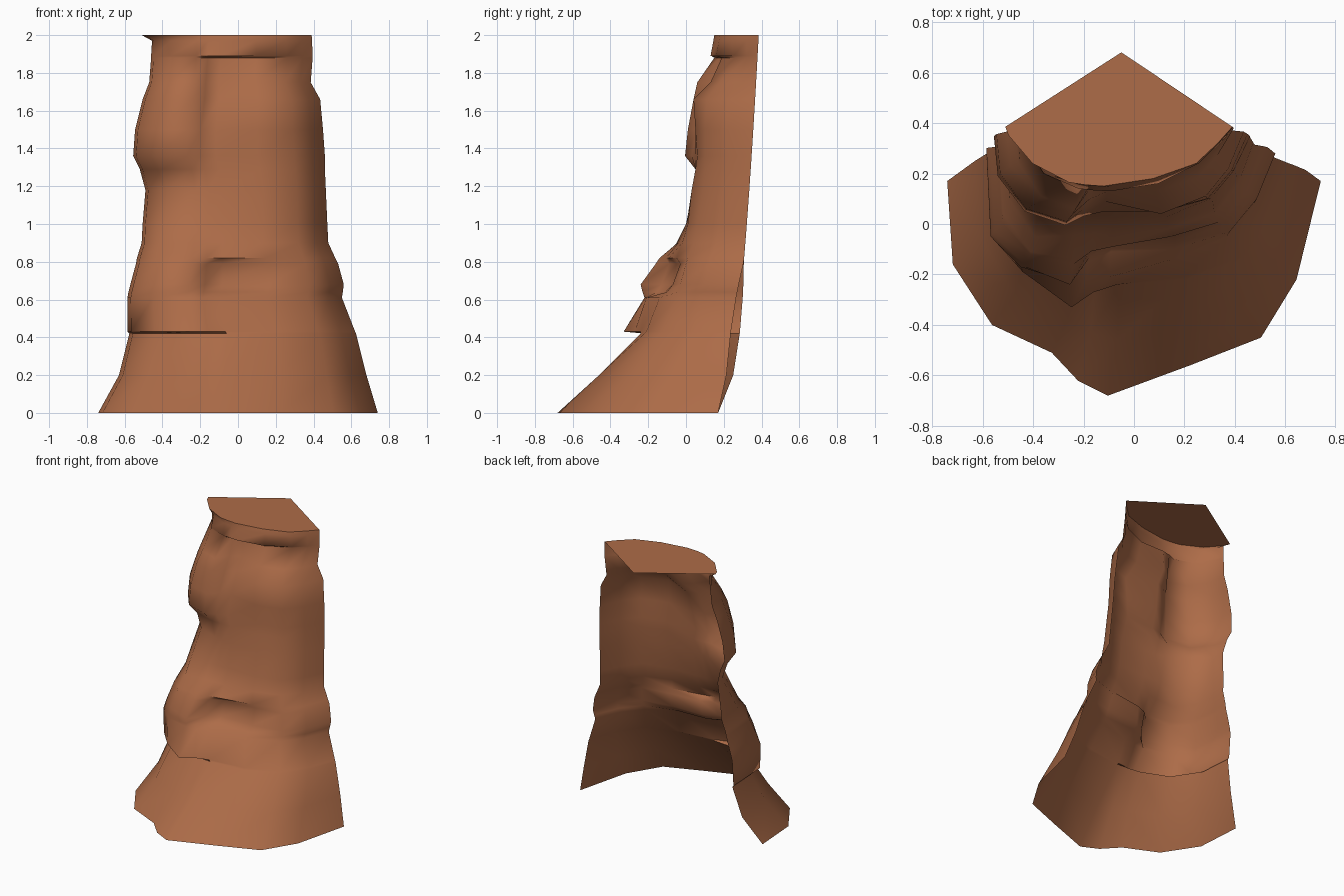
import bpy
import math
from mathutils import Vector

default_cube = bpy.data.objects.get("Cube")
if default_cube:
    bpy.data.objects.remove(default_cube, do_unlink=True)

# Single rock colour
rock = bpy.data.materials.new("red_brown_rock")
rock.use_nodes = True
rock_colour = (0.42, 0.15, 0.065, 1)
rock.diffuse_color = rock_colour
bsdf = next(n for n in rock.node_tree.nodes if n.type == "BSDF_PRINCIPLED")
bsdf.inputs["Base Color"].default_value = rock_colour
bsdf.inputs["Roughness"].default_value = 0.9


def mesh_object(name, vertices, faces):
    """Create a mesh object wearing the rock material."""
    mesh = bpy.data.meshes.new(name)
    mesh.from_pydata(vertices, [], faces)
    mesh.materials.append(rock)
    mesh.update()
    obj = bpy.data.objects.new(name, mesh)
    bpy.context.collection.objects.link(obj)
    return obj


def smooth(obj, degrees):
    """Smooth shading that keeps the sharp lips of the ledges."""
    bpy.ops.object.select_all(action="DESELECT")
    obj.select_set(True)
    bpy.context.view_layer.objects.active = obj
    bpy.ops.object.shade_smooth_by_angle(angle=math.radians(degrees))


def blend(start, end, amount):
    return start + (end - start) * amount


def rear_depths(height):
    """Depth of the left and right open rear edges, leaning back as they rise."""
    lean = 0.17 + 0.215 * math.sqrt(height / 2)
    tuck = 0.2 * height * max(0, 0.8 - height)
    return lean + tuck / 2, lean - tuck


# Each contour: height, left x, right x, then depth at the left flank,
# left corner, boss, three centre columns and the right flank.
# Close pairs of heights form the undersides of overhanging ledges.
skirt = [
    (0, -.74, .74, -.16, -.4, -.51, -.68, -.56, -.45, -.22),
    (.2, -.63, .68, -.05, -.28, -.38, -.46, -.4, -.29, -.08),
    (.42, -.575, .625, .05, -.14, -.22, -.24, -.22, -.14, .03),
    (.43, -.585, .62, -.05, -.19, -.33, -.24, -.21, -.13, .04),
    (.61, -.585, .55, -.05, -.17, -.22, -.21, -.14, -.05, .08),
    (.64, -.58, .555, -.04, -.165, -.23, -.11, -.1, -.04, .09),
    (.68, -.57, .56, -.03, -.16, -.24, -.07, -.07, -.03, .1),
    (.79, -.54, .53, .01, -.12, -.16, -.05, -.03, 0, .12),
]
wall = [
    (.82, -.535, .515, .04, -.11, -.14, -.09, -.05, .01, .13),
    (.9, -.51, .478, .1, -.05, -.045, -.04, -.02, .04, .16),
    (1, -.505, .473, .16, .01, .0, .005, .01, .06, .18),
    (1.18, -.49, .465, .26, .11, .05, .03, .03, .09, .2),
    (1.29, -.52, .46, .24, .1, .05, .05, .05, .1, .21),
    (1.36, -.555, .46, .19, .05, -.005, .05, .06, .1, .21),
    (1.5, -.545, .45, .2, .06, .01, .09, .05, .1, .21),
    (1.66, -.505, .435, .23, .08, .04, .13, .04, .11, .22),
    (1.75, -.47, .385, .24, .11, .06, .19, .13, .18, .27),
    (1.88, -.46, .395, .34, .2, .15, .19, .19, .26, .32),
    (1.89, -.46, .395, .34, .2, .14, .13, .16, .25, .32),
    (1.97, -.455, .392, .33, .22, .16, .145, .175, .24, .32),
    (2, -.51, .39, .35, .24, .165, .15, .18, .24, .32),
]
columns = (0, .015, .12, .28, .35, .43, .65, .84, .935, 1)


def contour_points(contour):
    """Turn one contour into points running from left rear to right rear."""
    height, left, right, flank, corner, boss, *others = contour
    rear_left, rear_right = rear_depths(height)
    boss_side = blend(boss, others[0], .65)
    depths = [rear_left, flank, corner, boss, boss_side, *others, rear_right]
    return [Vector((blend(left, right, u), depth, height))
            for u, depth in zip(columns, depths)]


# Cliff face: an open shell lofted through the contours
rings = [contour_points(contour) for contour in skirt + wall]
width = len(columns)
vertices = [point for ring in rings for point in ring]
faces = []
for row in range(len(rings) - 1):
    for col in range(width - 1):
        a = row * width + col
        faces.append((a, a + 1, a + 1 + width, a + width))
cliff_face = mesh_object("cliff_face", vertices, faces)
smooth(cliff_face, 65)

# Flat summit: one polygon with a pointed rear overhanging the open back
summit_outline = rings[-1] + [Vector((-.05, .68, 2))]
mesh_object("summit", summit_outline, [tuple(range(len(summit_outline)))])
